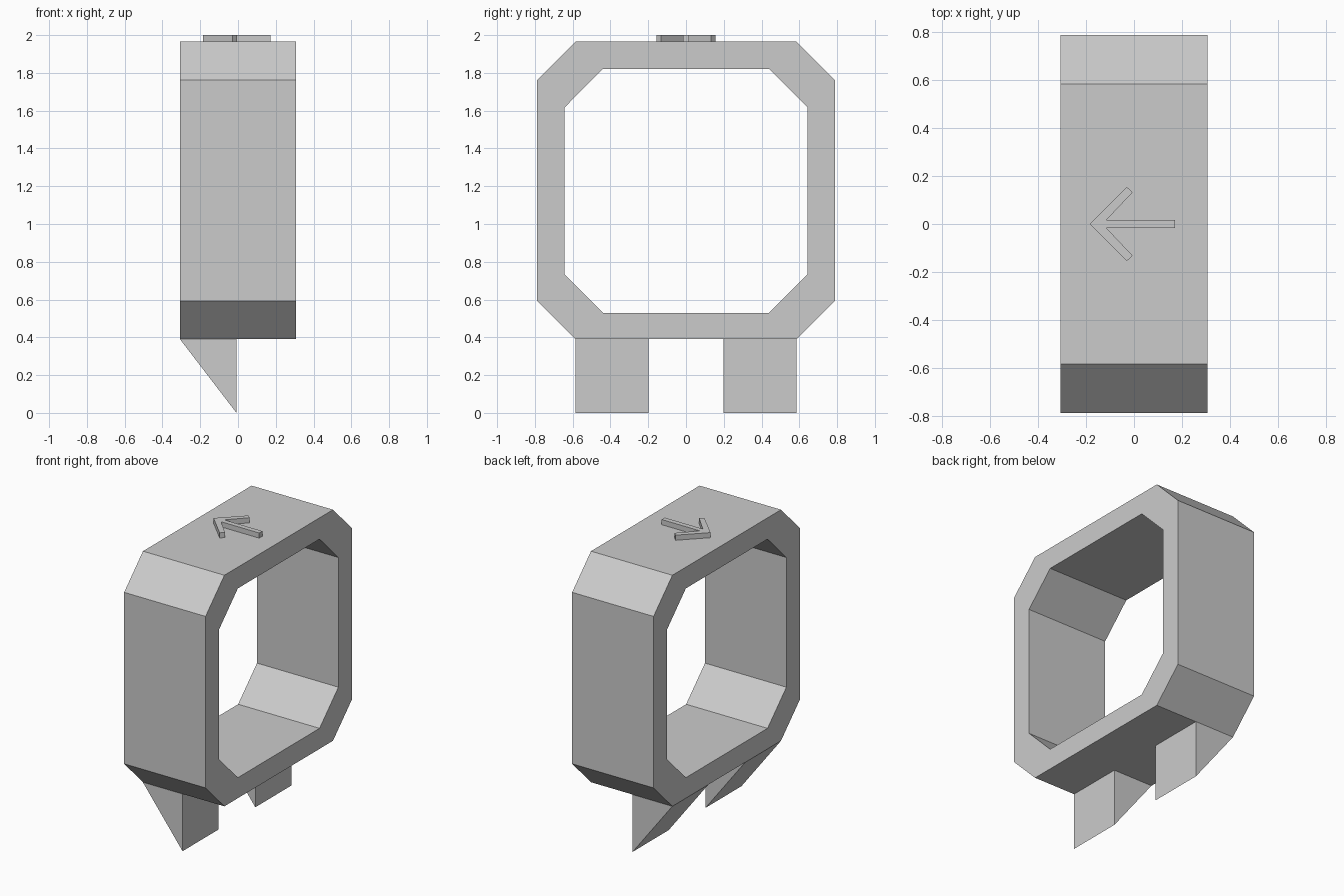
import bpy, bmesh
from mathutils import Vector

if "Cube" in bpy.data.objects:
    bpy.data.objects.remove(bpy.data.objects["Cube"])

HALF_DEPTH = 0.307


def finish(name, bm):
    bmesh.ops.recalc_face_normals(bm, faces=bm.faces)
    mesh = bpy.data.meshes.new(name)
    bm.to_mesh(mesh)
    bm.free()
    obj = bpy.data.objects.new(name, mesh)
    bpy.context.collection.objects.link(obj)
    return obj


def prism(name, points, offset):
    """Extrude a closed polygon along an offset vector."""
    bm = bmesh.new()
    face = bm.faces.new([bm.verts.new(p) for p in points])
    result = bmesh.ops.extrude_face_region(bm, geom=[face], use_keep_orig=True)
    moved = [v for v in result["geom"] if isinstance(v, bmesh.types.BMVert)]
    bmesh.ops.translate(bm, verts=moved, vec=Vector(offset))
    return finish(name, bm)


def octagon(half_y, z0, z1, cut):
    """Rectangle with chamfered corners in the y-z plane."""
    a, b = half_y, half_y - cut
    return [(b, z0), (a, z0 + cut), (a, z1 - cut), (b, z1),
            (-b, z1), (-a, z1 - cut), (-a, z0 + cut), (-b, z0)]


# Octagonal ring body
bm = bmesh.new()
profiles = [octagon(0.788, 0.39, 1.965, 0.203), octagon(0.643, 0.53, 1.82, 0.203)]
loops = [[bm.verts.new((x, y, z)) for y, z in prof]
         for prof, x in ((profiles[0], -HALF_DEPTH), (profiles[0], HALF_DEPTH),
                         (profiles[1], HALF_DEPTH), (profiles[1], -HALF_DEPTH))]
for k in range(4):
    a, b = loops[k], loops[(k + 1) % 4]
    for i in range(8):
        j = (i + 1) % 8
        bm.faces.new((a[i], a[j], b[j], b[i]))
finish("ring_body", bm)

# Wedge feet, one on each side
for side, name in ((-1, "front_foot"), (1, "back_foot")):
    y = 0.198 * side
    prism(name, [(-HALF_DEPTH, y, 0.39), (-0.008, y, 0.39), (-0.008, y, 0.0)],
          (0, 0.388 * side, 0))

# Raised direction arrow on top
half = [(-0.115, 0.017), (-0.006, 0.132), (-0.03, 0.155)]
outline = [(0.172, -0.017), (0.172, 0.017)] + half + [(-0.185, 0)]
outline += [(x, -y) for x, y in reversed(half)]
prism("direction_arrow", [(x, y, 1.965) for x, y in outline], (0, 0, 0.035))
